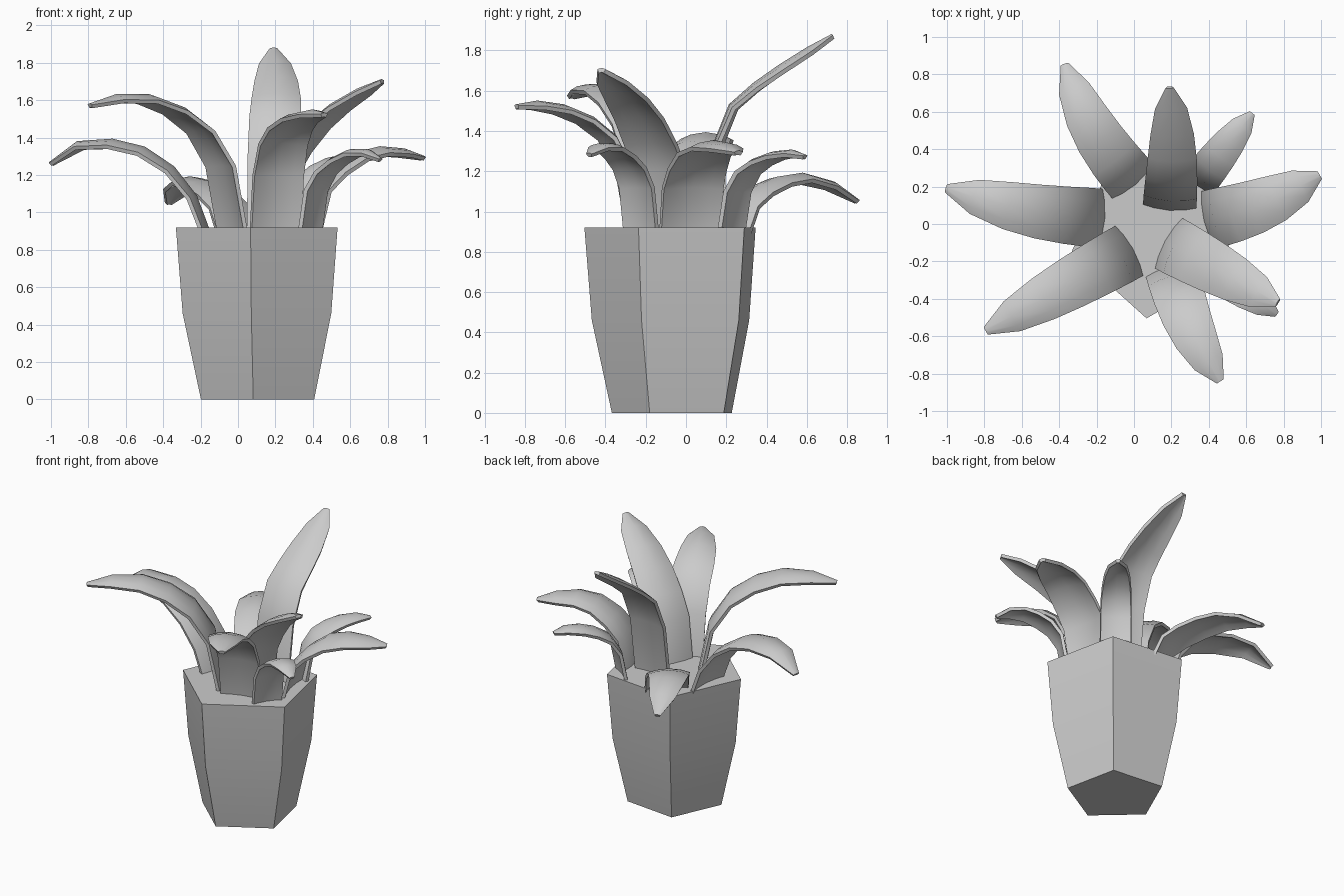
import bpy
import bmesh
from math import sin, cos, pi, radians
from mathutils import Vector

if "Cube" in bpy.data.objects:
    bpy.data.objects.remove(bpy.data.objects["Cube"], do_unlink=True)

# One plain grey for everything
grey = bpy.data.materials.new("plain_grey")
grey.use_nodes = True
colour = (0.6, 0.6, 0.6, 1)
grey.diffuse_color = colour
grey.node_tree.nodes["Principled BSDF"].inputs["Base Color"].default_value = colour


def make_object(name, bm, thickness=0):
    bmesh.ops.recalc_face_normals(bm, faces=bm.faces)
    mesh = bpy.data.meshes.new(name)
    bm.to_mesh(mesh)
    bm.free()
    mesh.materials.append(grey)
    obj = bpy.data.objects.new(name, mesh)
    bpy.context.collection.objects.link(obj)
    bpy.ops.object.select_all(action="DESELECT")
    obj.select_set(True)
    bpy.context.view_layer.objects.active = obj
    if thickness:
        solid = obj.modifiers.new("thickness", "SOLIDIFY")
        solid.thickness = thickness
        solid.offset = 0
        bpy.ops.object.modifier_apply(modifier=solid.name)
    bpy.ops.object.shade_smooth_by_angle(angle=radians(40))


def bridge(bm, low, high, closed):
    count = len(low)
    for i in range(count if closed else count - 1):
        j = (i + 1) % count
        bm.faces.new((low[i], low[j], high[j], high[i]))


# Five-sided tapered pot, closed at the soil line
def make_pot():
    bm = bmesh.new()
    centre = Vector((0.115, -0.05, 0))
    rings = []
    for radius, z in ((0.32, 0), (0.42, 0.46), (0.457, 0.92)):
        ring = []
        for i in range(5):
            a = radians(-96) + i * 2 * pi / 5
            ring.append(bm.verts.new(centre + Vector((radius * cos(a), radius * sin(a), z))))
        rings.append(ring)
    for low, high in zip(rings, rings[1:]):
        bridge(bm, low, high, True)
    bm.faces.new(rings[0])
    bm.faces.new(rings[-1])
    make_object("pot", bm)


# Stations along a leaf: share of the horizontal run, share of full width
STATIONS = ((0, 1), (0.08, 1), (0.22, 0.97), (0.4, 0.91), (0.6, 0.8), (0.82, 0.58), (1, 0.12))
ACROSS = (-1, -0.6, 0, 0.6, 1)


# Arching leaf with drooping sides, swept from its root to its tip
def make_leaf(name, root, tip, bow, half_width, heights):
    run = Vector((*tip, 0)) - Vector((*root, 0))
    left = Vector((-run.y, run.x, 0)).normalized()
    path = []
    for (share, _), z in zip(STATIONS, heights):
        path.append(Vector((*root, z)) + run * share + left * bow * sin(pi * share))
    bm = bmesh.new()
    rows = []
    last = len(path) - 1
    for i, (p, (share, width)) in enumerate(zip(path, STATIONS)):
        tangent = (path[min(i + 1, last)] - path[max(i - 1, 0)]).normalized()
        side = tangent.cross(Vector((0, 0, 1))).normalized()
        up = side.cross(tangent).normalized()
        w = half_width * width
        droop = w * (0.15 + 0.2 * share)
        rows.append([bm.verts.new(p + side * w * k + up * droop * (0.4 - k * k))
                     for k in ACROSS])
    for low, high in zip(rows, rows[1:]):
        bridge(bm, low, high, False)
    make_object(name, bm, 0.022)


make_pot()

# Name, root, tip, sideways bow, half width, height at each station
LEAVES = (
    ("leaf_back_right", (0, 0.22), (-0.37, 0.85), 0.04, 0.14,
     (0.9, 1.03, 1.1, 1.15, 1.17, 1.13, 1.05)),
    ("leaf_back_tall", (0.19, 0.09), (0.19, 0.73), -0.015, 0.14,
     (0.9, 1.3, 1.52, 1.62, 1.71, 1.8, 1.87)),
    ("leaf_back_left", (0.34, 0.22), (0.63, 0.59), 0, 0.1,
     (0.9, 1.1, 1.2, 1.25, 1.28, 1.29, 1.27)),
    ("leaf_left", (0.39, 0.02), (0.99, 0.26), -0.03, 0.155,
     (0.9, 1.12, 1.22, 1.3, 1.33, 1.32, 1.29)),
    ("leaf_front_left_upper", (0.18, -0.1), (0.77, -0.42), 0, 0.15,
     (0.9, 1.2, 1.34, 1.47, 1.57, 1.65, 1.7)),
    ("leaf_front_left_lower", (0.38, -0.22), (0.76, -0.48), 0, 0.1,
     (0.9, 1.12, 1.22, 1.28, 1.32, 1.32, 1.28)),
    ("leaf_front", (0.2, -0.24), (0.46, -0.84), -0.03, 0.14,
     (0.9, 1.2, 1.37, 1.46, 1.51, 1.53, 1.52)),
    ("leaf_front_right", (-0.02, -0.14), (-0.79, -0.57), 0, 0.15,
     (0.9, 1.25, 1.44, 1.55, 1.61, 1.61, 1.57)),
    ("leaf_right", (-0.17, 0.03), (-1, 0.19), 0.03, 0.155,
     (0.9, 1.08, 1.23, 1.33, 1.37, 1.36, 1.26)),
)
for leaf in LEAVES:
    make_leaf(*leaf)
